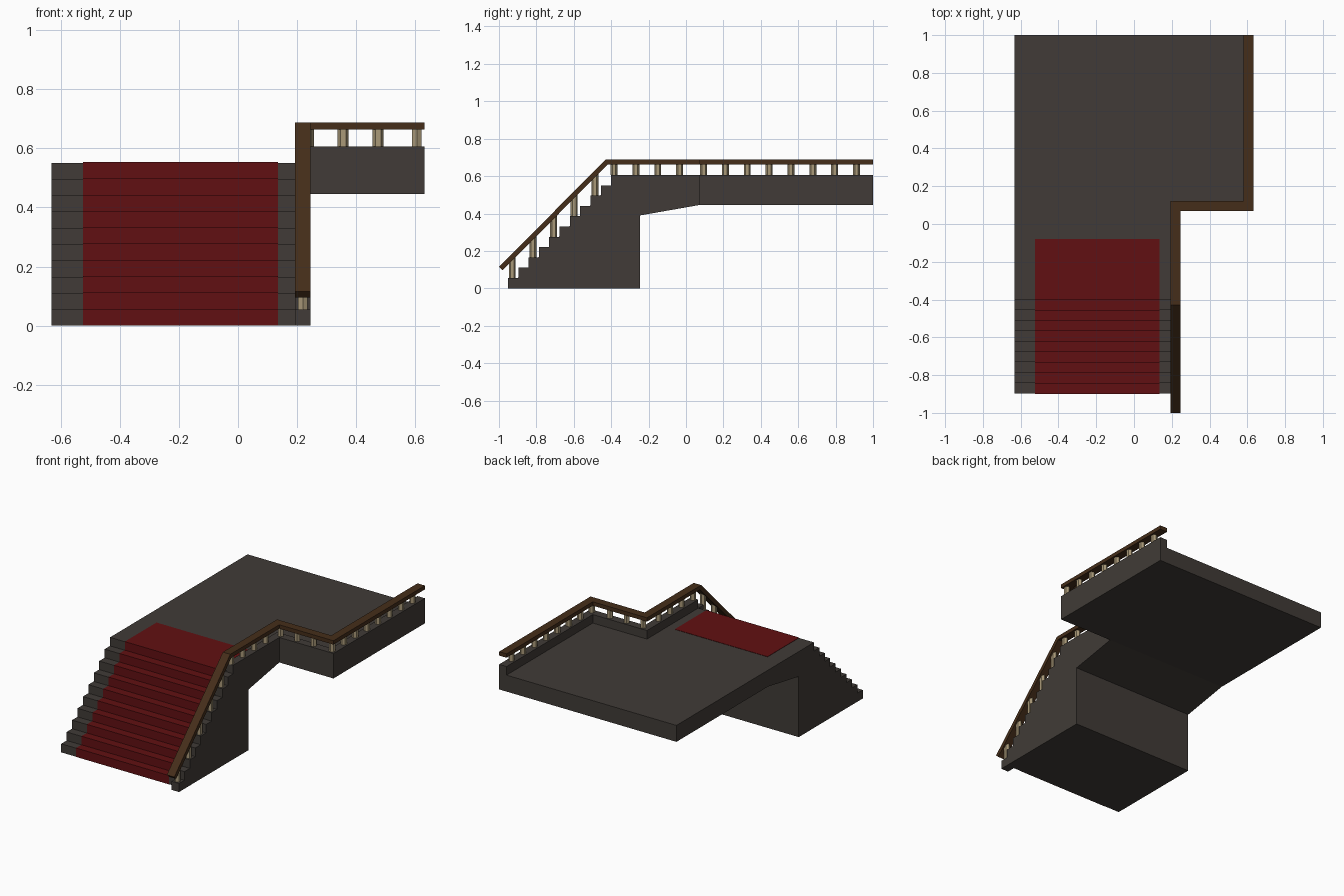
import bpy, bmesh, math

if "Cube" in bpy.data.objects:
    bpy.data.objects.remove(bpy.data.objects["Cube"])


def material(name, rgb):
    m = bpy.data.materials.new(name)
    m.diffuse_color = (*rgb, 1)
    m.use_nodes = True
    m.node_tree.nodes["Principled BSDF"].inputs["Base Color"].default_value = m.diffuse_color
    return m


STONE = material("stone", (0.052, 0.044, 0.038))
CARPET = material("red_carpet", (0.12, 0.005, 0.006))
WOOD = material("dark_wood", (0.06, 0.027, 0.010))
CREAM = material("cream_wood", (0.40, 0.32, 0.19))


def finish(bm, name, mat):
    bmesh.ops.recalc_face_normals(bm, faces=bm.faces)
    me = bpy.data.meshes.new(name)
    bm.to_mesh(me)
    bm.free()
    me.materials.append(mat)
    ob = bpy.data.objects.new(name, me)
    bpy.context.collection.objects.link(ob)
    return ob


def prism(name, pts, lo, hi, mat, axis="x"):
    """Extrude a yz profile along x, or an xy plan along z."""
    bm = bmesh.new()
    place = (lambda a, b: (lo, a, b)) if axis == "x" else (lambda a, b: (a, b, lo))
    face = bm.faces.new([bm.verts.new(place(a, b)) for a, b in pts])
    new = bmesh.ops.extrude_face_region(bm, geom=[face])["geom"]
    d = hi - lo
    bmesh.ops.translate(bm, verts=[v for v in new if isinstance(v, bmesh.types.BMVert)],
                        vec=(d, 0, 0) if axis == "x" else (0, 0, d))
    return finish(bm, name, mat)


# Main dimensions
W = 0.632                    # half width
XI, XO = 0.193, 0.246        # stair curb, inner and outer
YF, YB = 0.069, 0.122        # landing front curb
XR = 0.579                   # landing side curb, inner
RISE, RUN, Y0 = 0.0551, 0.0552, -0.952
TOP, CURB = RISE * 10, RISE * 11
UNDER = [(YF, 0.445), (-0.245, 0.39), (-0.245, 0)]


def steps(y, n, off=0.0):
    pts = [(y - off, 0)]
    for i in range(n):
        pts.append((y + i * RUN - off, (i + 1) * RISE + off))
        if i < n - 1:
            pts.append((y + (i + 1) * RUN - off, (i + 1) * RISE + off))
    return pts


# Stairs, stepped side curb and landing
prism("stairs", steps(Y0 + RUN, 10) + [(YF, TOP)] + UNDER, -W, XI, STONE)
prism("stair_curb", steps(Y0, 11) + [(YF, CURB)] + UNDER, XI, XO, STONE)
prism("landing", [(-W, YF), (W, YF), (W, 1), (-W, 1)], 0.445, TOP, STONE, "z")
PLAN = [(XI, YF), (W, YF), (W, 1), (XR, 1), (XR, YB), (XI, YB)]
prism("landing_curb", PLAN, TOP, CURB, STONE, "z")

# Carpet runner laid over the steps
prism("carpet", steps(Y0 + RUN, 10, 0.002) + [(-0.08, TOP + 0.002), (-0.08, TOP)]
      + steps(Y0 + RUN, 10)[::-1], -0.525, 0.136, CARPET)

# Handrail: sloped run, then the angled run around the landing
R0, R1 = 0.663, 0.688
prism("stair_handrail", [(-1.0, 0.115), (-0.43, R1), (YF, R1), (YF, R0),
                         (-0.418, R0), (-0.981, 0.096)], XI, XO, WOOD)
prism("landing_handrail", PLAN, R0, R1, WOOD, "z")


# Hexagonal balusters, corners pointing along the rail
def baluster(name, x, y, z0, z1, along_y=True, slope=0.0):
    bm = bmesh.new()
    bottom, top = [], []
    for k in range(6):
        a = k * math.pi / 3 + (math.pi / 2 if along_y else 0)
        dx, dy = 0.0185 * math.cos(a), 0.0185 * math.sin(a)
        bottom.append(bm.verts.new((x + dx, y + dy, z0)))
        top.append(bm.verts.new((x + dx, y + dy, z1 + slope * dy)))
    bm.faces.new(bottom)
    bm.faces.new(top)
    for k in range(6):
        j = (k + 1) % 6
        bm.faces.new((bottom[k], bottom[j], top[j], top[k]))
    finish(bm, name, CREAM)


XC = (XI + XO) / 2
for i in range(5):
    y = -0.929 + 2 * RUN * i
    baluster(f"stair_baluster_{i}", XC, y, RISE * (2 * i + 1), y + 1.09, slope=1.0)
for i in range(4):
    baluster(f"walk_baluster_{i}", XC, -0.385 + 0.117 * i, CURB, R0 + 0.005)
for i in range(3):
    baluster(f"front_baluster_{i}", 0.238 + 0.118 * i, (YF + YB) / 2, CURB, R0 + 0.005, False)
for i in range(8):
    baluster(f"side_baluster_{i}", (XR + W) / 2, 0.094 + 0.1168 * i, CURB, R0 + 0.005)
